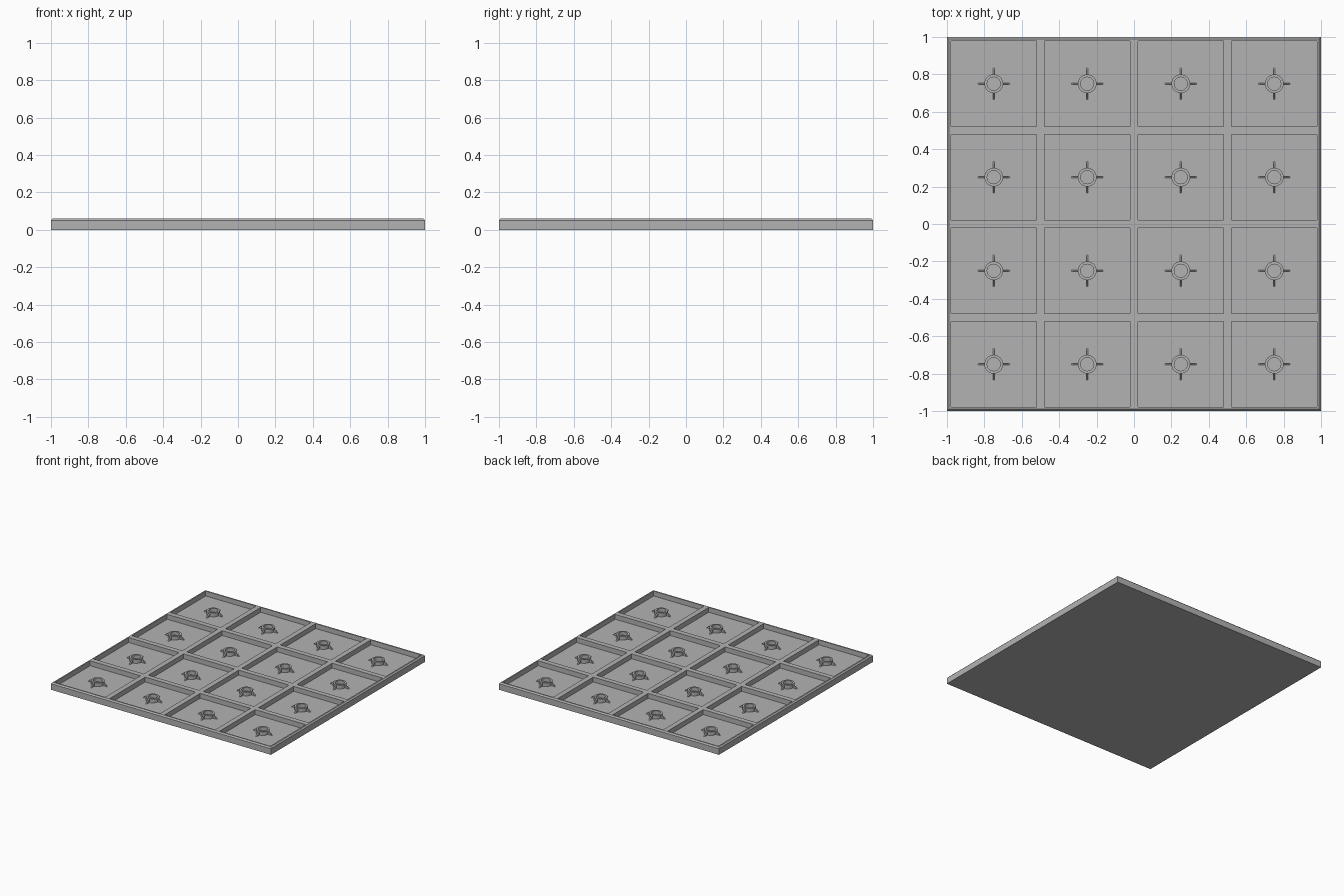
import bpy, bmesh
from math import cos, sin, pi
from mathutils import Matrix, Vector

cube = bpy.data.objects.get("Cube")
if cube:
    bpy.data.objects.remove(cube, do_unlink=True)

HEIGHT, FLOOR, CHAMFER = 0.06, 0.02, 0.01
CELL, POCKET = 0.5, 0.458
BOSS_TOP = 0.05
CENTRES = [-0.75, -0.25, 0.25, 0.75]

grey = bpy.data.materials.new("plain grey")
grey.use_nodes = True
colour = (0.45, 0.45, 0.45, 1)
grey.diffuse_color = colour
grey.node_tree.nodes["Principled BSDF"].inputs["Base Color"].default_value = colour


def finish(bm, name):
    bmesh.ops.recalc_face_normals(bm, faces=bm.faces)
    mesh = bpy.data.meshes.new(name)
    bm.to_mesh(mesh)
    bm.free()
    mesh.materials.append(grey)
    obj = bpy.data.objects.new(name, mesh)
    bpy.context.collection.objects.link(obj)
    return obj


def square(bm, x, y, half, z):
    corners = ((-1, -1), (1, -1), (1, 1), (-1, 1))
    return [bm.verts.new((x + i * half, y + j * half, z)) for i, j in corners]


def bridge(bm, low, high):
    n = len(low)
    for i in range(n):
        j = (i + 1) % n
        bm.faces.new((low[i], low[j], high[j], high[i]))


# Tray: a chamfered slab whose top is a grid of cells with sunken pockets
bm = bmesh.new()
base = square(bm, 0, 0, 1, 0)
side = square(bm, 0, 0, 1, HEIGHT - CHAMFER)
rim = square(bm, 0, 0, 1 - CHAMFER, HEIGHT)
bm.faces.new(base)
bridge(bm, base, side)
bridge(bm, side, rim)
edge = 1 - CHAMFER
for x in CENTRES:
    for y in CENTRES:
        cell = square(bm, x, y, CELL / 2, HEIGHT)
        for v in cell:
            v.co.x = max(-edge, min(edge, v.co.x))
            v.co.y = max(-edge, min(edge, v.co.y))
        lip = square(bm, x, y, POCKET / 2, HEIGHT)
        floor = square(bm, x, y, POCKET / 2, FLOOR)
        bridge(bm, cell, lip)
        bridge(bm, lip, floor)
        bm.faces.new(floor)
bmesh.ops.remove_doubles(bm, verts=bm.verts, dist=0.0001)
finish(bm, "tray")


def ring(bm, radius, z, sides=32):
    return [bm.verts.new((radius * cos(2 * pi * i / sides),
                          radius * sin(2 * pi * i / sides), z)) for i in range(sides)]


# Hollow boss with four sloping ribs, centred on the origin
def add_boss(name):
    bm = bmesh.new()
    profile = [(0.05, FLOOR), (0.05, BOSS_TOP), (0.035, BOSS_TOP), (0.035, FLOOR + 0.001)]
    rings = [ring(bm, r, z) for r, z in profile]
    for low, high in zip(rings, rings[1:]):
        bridge(bm, low, high)
    bm.faces.new(rings[-1])
    for turn in range(4):
        spin = Matrix.Rotation(turn * pi / 2, 3, "Z")
        outline = [(0.045, FLOOR), (0.085, FLOOR), (0.05, BOSS_TOP), (0.045, BOSS_TOP)]
        left, right = ([bm.verts.new(spin @ Vector((r, w, z))) for r, z in outline]
                       for w in (-0.005, 0.005))
        bm.faces.new(left)
        bm.faces.new(right)
        bridge(bm, left, right)
    obj = finish(bm, name)
    obj.data.shade_smooth()
    obj.data.set_sharp_from_angle(angle=pi / 6)
    return obj


# One boss in the middle of each pocket, sharing a mesh
boss = add_boss("ribbed_boss")
for x in CENTRES:
    for y in CENTRES:
        part = boss if (x, y) == (CENTRES[0], CENTRES[0]) else boss.copy()
        if part is not boss:
            bpy.context.collection.objects.link(part)
        part.location = (x, y, 0)
